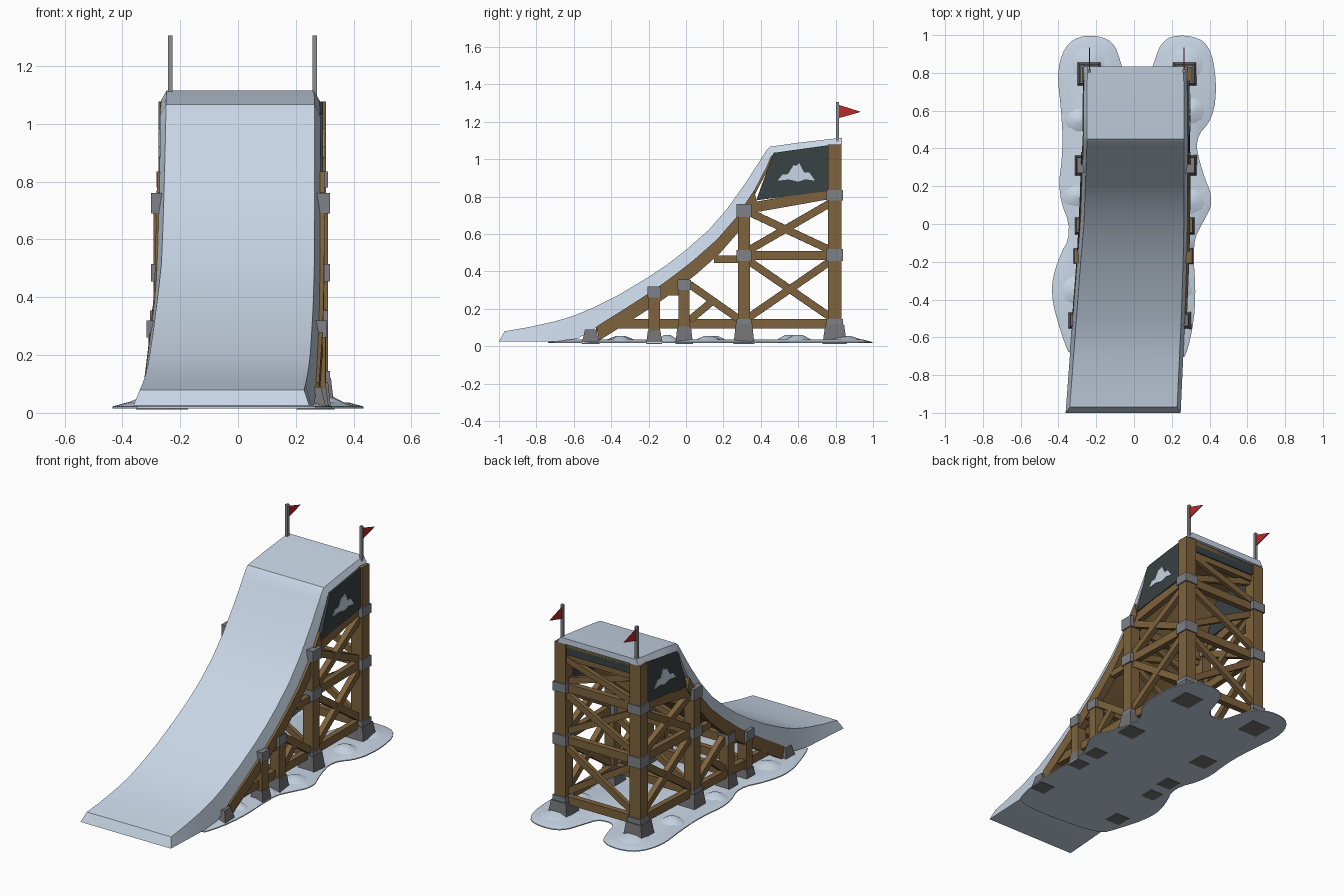
import bpy, bmesh
from mathutils import Vector

if "Cube" in bpy.data.objects:
    bpy.data.objects.remove(bpy.data.objects["Cube"])

def mat(name, r, g, b):
    m = bpy.data.materials.new(name)
    m.diffuse_color = (r, g, b, 1)
    m.use_nodes = True
    m.node_tree.nodes["Principled BSDF"].inputs["Base Color"].default_value = m.diffuse_color
    return m

SNOW = mat("snow white", .58, .67, .79)
WOOD = mat("timber brown", .21, .125, .048)
DARK = mat("dark panel", .042, .054, .056)
METAL = mat("bracket grey", .21, .22, .245)
STONE = mat("footing grey", .17, .17, .18)
POLE = mat("pole grey", .26, .27, .28)
RED = mat("flag red", .5, .022, .022)

def finish(bm, name, m, smooth=False):
    bmesh.ops.recalc_face_normals(bm, faces=bm.faces)
    me = bpy.data.meshes.new(name)
    bm.to_mesh(me)
    bm.free()
    ob = bpy.data.objects.new(name, me)
    bpy.context.collection.objects.link(ob)
    me.materials.append(m)
    if smooth:
        bpy.ops.object.select_all(action='DESELECT')
        ob.select_set(True)
        bpy.context.view_layer.objects.active = ob
        bpy.ops.object.shade_smooth_by_angle(angle=0.6)
    return ob

def loft(bm, rings):
    vs = [[bm.verts.new(p) for p in r] for r in rings]
    n = len(vs[0])
    for a, b in zip(vs, vs[1:]):
        for i in range(n):
            bm.faces.new((a[i], a[(i + 1) % n], b[(i + 1) % n], b[i]))
    bm.faces.new(vs[0])
    bm.faces.new(vs[-1])

def beam(bm, a, b, w, h):
    a, b = Vector(a), Vector(b)
    d = (b - a).normalized()
    ref = Vector((0, 1, 0)) if abs(d.z) > .99 else Vector((0, 0, 1))
    s = d.cross(ref).normalized()
    u = s.cross(d) * h / 2
    s = s * w / 2
    loft(bm, [[p + s + u, p - s + u, p - s - u, p + s - u] for p in (a, b)])

def block(bm, x, y, z0, z1, h0, h1):
    loft(bm, [[(x - h, y - h, z), (x + h, y - h, z), (x + h, y + h, z), (x - h, y + h, z)]
              for z, h in ((z0, h0), (z1, h1))])

def plate(bm, x0, x1, pts):
    loft(bm, [[(x, y, z) for y, z in pts] for x in (x0, x1)])

def interp(table, y):
    for (a, *p), (b, *q) in zip(table, table[1:]):
        if y <= b:
            t = max(0, (y - a) / (b - a))
            return [u + (v - u) * t for u, v in zip(p, q)]
    return table[-1][1:]

# ramp edges and timber frame centre lines, as (y, left x, right x)
EDGE = [(-1, -.362, .247), (-.5, -.325, .27), (-.2, -.302, .28), (0, -.285, .284), (.4, -.27, .285), (.84, -.267, .283)]
FRAME = [(-.5, -.305, .258), (-.17, -.28, .272), (-.01, -.268, .275), (.31, -.26, .278), (.8, -.238, .268)]

def fx(s, y):
    return interp(FRAME, y)[s]

# snow-covered ramp: top and bottom profile stations (top y, z, bottom y, z)
ST = [(-.97, .08, -1, .025), (-.85, .1, -.85, .025), (-.7, .133, -.7, .025), (-.6, .163, -.58, .04),
      (-.5, .205, -.48, .1), (-.35, .28, -.32, .2), (-.2, .37, -.165, .3), (-.1, .437, -.062, .375),
      (0, .515, .04, .455), (.12, .62, .165, .565), (.22, .735, .265, .68), (.32, .875, .365, .83),
      (.4, 1.0, .435, .965), (.428, 1.045, .455, 1.015), (.45, 1.067, .475, 1.032), (.6, 1.088, .6, 1.05),
      (.835, 1.115, .835, 1.08)]
bm = bmesh.new()
rings = []
for yt, zt, yb, zb in ST:
    l, r = interp(EDGE, yt)
    L, R = interp(EDGE, yb)
    rings.append([(l + .02, yt, zt), (r - .02, yt, zt), (R, yb, zb), (L, yb, zb)])
loft(bm, rings)
finish(bm, "snow_ramp", SNOW, True)

# wooden deck under the snow
bm = bmesh.new()
rings = []
for _, _, y, z in ST[4:]:
    l, r = interp(EDGE, y)
    y = min(y, .82)
    rings.append([(l + .02, y, z + .005), (r - .02, y, z + .005), (r - .02, y, z - .025), (l + .02, y, z - .025)])
loft(bm, rings)
finish(bm, "ramp_deck", WOOD, True)

# side stringers following the ramp
bm = bmesh.new()
for s in (0, 1):
    loft(bm, [[(fx(s, y) + dx, y + dy, z + dz) for dx, dy, dz in
               ((-.022, 0, .005), (.022, 0, .005), (.022, .015, -.07), (-.022, .015, -.07))]
              for _, _, y, z in ST[4:12]])
finish(bm, "ramp_stringers", WOOD)

# posts with footings and brackets: y, top z, post width, footing half-size, footing top
POSTS = [(.795, 1.078, .072, .065, .115), (.31, .745, .066, .056, .12), (-.01, .36, .06, .047, .105), (-.17, .32, .06, .043, .085)]
posts, feet, brackets = bmesh.new(), bmesh.new(), bmesh.new()
for s in (0, 1):
    for y, top, w, fh, ft in POSTS:
        x = fx(s, y)
        block(posts, x, y, .05, top, w / 2, w / 2)
        block(feet, x, y, .012, ft, fh, fh * .78)
    block(feet, fx(s, -.5), -.51, .012, .09, .048, .03)
    for y, z0, z1, h in ((.795, .78, .835, .044), (.795, .455, .52, .044), (.795, .115, .145, .044),
                         (.31, .69, .76, .041), (.31, .455, .515, .041), (.31, .115, .145, .04),
                         (-.01, .3, .355, .036), (-.17, .26, .32, .036)):
        block(brackets, fx(s, y), y, z0, z1, h, h)
finish(posts, "support_posts", WOOD)
finish(feet, "post_footings", STONE)
finish(brackets, "post_brackets", METAL)

# side rails and diagonal braces, as (y0, z0, y1, z1, height)
SIDE = [(-.38, .12, .8, .12, .05), (.31, .485, .8, .485, .05), (.32, .735, .8, .82, .055),
        (.15, .465, .31, .465, .04), (-.17, .29, -.01, .29, .035),
        (.33, .15, .78, .46, .04), (.33, .46, .78, .15, .04),
        (.33, .51, .78, .77, .04), (.33, .72, .78, .51, .04),
        (.02, .33, .29, .14, .04), (.02, .14, .14, .24, .04)]
bm = bmesh.new()
for s in (0, 1):
    for i, (y0, z0, y1, z1, h) in enumerate(SIDE):
        k = .004 * (i % 2)
        beam(bm, (fx(s, y0) + k, y0, z0), (fx(s, y1) + k, y1, z1), .034, h)
finish(bm, "side_braces", WOOD)

# cross beams and X braces between left and right posts
bm = bmesh.new()
for y, rails, tiers in ((.795, (.12, .485, .805, 1.0), ((.15, .46), (.52, .78), (.83, .99))),
                        (.31, (.12, .485, .7), ((.15, .46), (.51, .68))),
                        (-.01, (.12, .32), ()), (-.17, (.12, .25), ())):
    l, r = fx(0, y), fx(1, y)
    for z in rails:
        beam(bm, (l, y, z), (r, y, z), .036, .05)
    for z0, z1 in tiers:
        beam(bm, (l, y + .01, z0), (r, y + .01, z1), .026, .038)
        beam(bm, (l, y - .01, z1), (r, y - .01, z0), .026, .038)
finish(bm, "cross_braces", WOOD)

# dark panels round the platform, with a snowy peak cut-out on each side
panels, peaks = bmesh.new(), bmesh.new()
PEAK = [(.49, .885), (.515, .918), (.545, .92), (.575, .968), (.59, .965), (.605, .98), (.63, .93),
        (.66, .928), (.69, .885), (.64, .893), (.6, .88), (.55, .892)]
for s in (0, 1):
    d = 2 * s - 1
    x = fx(s, .6) + d * .022
    plate(panels, x - .04 * d, x, [(.468, 1.034), (.765, 1.075), (.765, .83), (.375, .78)])
    plate(peaks, x - .002 * d, x + .004 * d, PEAK)
beam(panels, (-.235, .81, 1.045), (.265, .81, 1.045), .02, .07)
finish(panels, "platform_panels", DARK)
finish(peaks, "panel_snow_peaks", SNOW)

# flags on poles
poles, flags = bmesh.new(), bmesh.new()
for x in (-.235, .265):
    block(poles, x, .81, 1.08, 1.305, .008, .008)
    plate(flags, x - .002, x + .002, [(.812, 1.292), (.935, 1.253), (.812, 1.218)])
finish(poles, "flag_poles", POLE)
finish(flags, "flags", RED)

# ground snow patch: smoothed outline, thin rim rising to a low crown
OUT = [(-.23, 1.005), (-.35, .97), (-.41, .82), (-.385, .6), (-.375, .4), (-.405, .16), (-.325, -.04),
       (-.41, -.2), (-.445, -.37), (-.38, -.6), (-.33, -.72), (.25, -.75), (.3, -.62), (.33, -.4), (.31, -.1),
       (.36, 0), (.425, .12), (.36, .28), (.32, .45), (.42, .56), (.44, .75), (.4, .96),
       (.27, 1.005), (.15, .98), (.1, .84), (.07, .74), (-.04, .74), (-.07, .86), (-.11, .97)]
for _ in range(2):
    OUT = [(a[0] * k + b[0] * (1 - k), a[1] * k + b[1] * (1 - k))
           for a, b in zip(OUT, OUT[1:] + OUT[:1]) for k in (.75, .25)]
bm = bmesh.new()
loft(bm, [[(x, y, z) for x, y in OUT] for z in (.016, .022)])
bmesh.ops.recalc_face_normals(bm, faces=bm.faces)
top = [f for f in bm.faces if f.normal.z > .9]
bmesh.ops.inset_region(bm, faces=top, thickness=.05, use_even_offset=False)
for v in top[0].verts:
    v.co.z = .036
finish(bm, "ground_snow", SNOW, True)

# snow drifts heaped round the footings
bm = bmesh.new()
for x, y, r, h in ((-.24, .85, .12, .03), (.28, .85, .12, .03), (.3, .6, .09, .035), (-.29, .55, .08, .035),
                   (.3, .12, .09, .03), (-.3, .15, .08, .03), (-.31, -.35, .1, .03), (.25, -.1, .07, .035), (.24, -.35, .07, .03)):
    g = bmesh.ops.create_cone(bm, cap_ends=True, segments=14, radius1=r, radius2=r * .25, depth=h)
    bmesh.ops.translate(bm, verts=g["verts"], vec=(x, y, .025 + h / 2))
finish(bm, "snow_drifts", SNOW, True)
